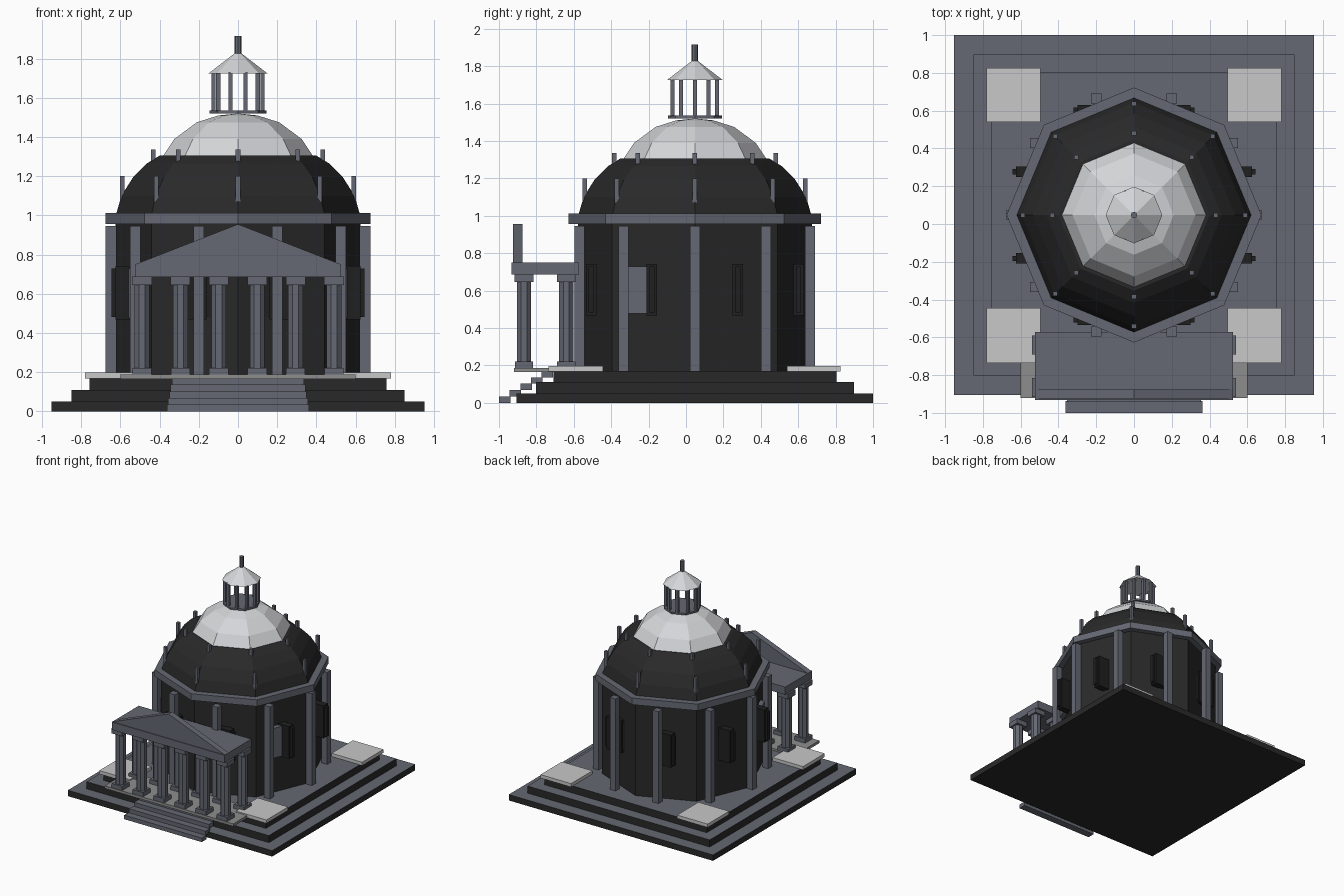
import bpy
import bmesh
from math import cos, sin, pi, radians
from mathutils import Matrix, Vector

cube = bpy.data.objects.get("Cube")
if cube:
    bpy.data.objects.remove(cube)

CY = 0.0475  # y of the rotunda axis


def material(name, color):
    m = bpy.data.materials.new(name)
    m.use_nodes = True
    rgba = (*color, 1)
    m.diffuse_color = rgba
    m.node_tree.nodes["Principled BSDF"].inputs["Base Color"].default_value = rgba
    return m


STONE = material("slate grey stone", (0.13, 0.14, 0.17))
BLACK = material("black wall", (0.022, 0.022, 0.022))
TRIM = material("dark window frame", (0.014, 0.014, 0.014))
PALE = material("pale slab", (0.58, 0.58, 0.58))
DOME = material("white dome", (0.66, 0.67, 0.69))
FLOOR = material("mid grey floor", (0.27, 0.27, 0.27))


def finish(name, bm, *mats):
    bmesh.ops.recalc_face_normals(bm, faces=bm.faces)
    me = bpy.data.meshes.new(name)
    bm.to_mesh(me)
    bm.free()
    for m in mats:
        me.materials.append(m)
    ob = bpy.data.objects.new(name, me)
    bpy.context.collection.objects.link(ob)
    return ob


def add_box(bm, x, y, z, turn=0, pivot=(0, 0)):
    """Box from (low, high) ranges, turned about a vertical pivot."""
    lo, hi = Vector((x[0], y[0], z[0])), Vector((x[1], y[1], z[1]))
    mat = (Matrix.Translation((*pivot, 0)) @ Matrix.Rotation(turn, 4, "Z")
           @ Matrix.Translation((lo + hi) / 2) @ Matrix.Diagonal((*(hi - lo), 1)))
    bmesh.ops.create_cube(bm, size=1, matrix=mat)


def box(name, x, y, z, *mats):
    bm = bmesh.new()
    add_box(bm, x, y, z)
    return finish(name, bm, *mats)


def add_post(bm, x, y, half, z):
    add_box(bm, (x - half, x + half), (y - half, y + half), z)


def ring(count, radius, start=0):
    """Points around the rotunda axis."""
    for i in range(count):
        a = start + 2 * pi * i / count
        yield radius * cos(a), CY + radius * sin(a)


def turned(name, profile, mat, sides=8, start=0):
    """Faceted solid of revolution from (radius, z) pairs."""
    bm = bmesh.new()
    rings = []
    for r, z in profile:
        if r == 0:
            rings.append([bm.verts.new((0, CY, z))] * sides)
        else:
            rings.append([bm.verts.new((x, y, z)) for x, y in ring(sides, r, start)])
    for low, high in zip(rings, rings[1:]):
        for i in range(sides):
            j = (i + 1) % sides
            corners = dict.fromkeys((low[i], low[j], high[j], high[i]))
            bm.faces.new(list(corners))
    for end in (rings[0], rings[-1]):
        if end[0] is not end[1]:
            bm.faces.new(end)
    return finish(name, bm, mat)


# Stepped plinth: black sides, stone treads
for i, (half, low, high) in enumerate([(0.953, 0, 0.05), (0.85, 0.05, 0.11), (0.757, 0.11, 0.17)]):
    ob = box(f"plinth_step_{i + 1}", (-half, half), (CY - half, CY + half), (low, high), BLACK, STONE)
    for f in ob.data.polygons:
        f.material_index = int(f.normal.z > 0.5)

# Corner slabs
for side in (-1, 1):
    xs = sorted((side * 0.495, side * 0.78))
    for label, ys in (("front", (-0.735, -0.445)), ("back", (0.54, 0.825))):
        box(f"{label}_corner_slab_{'left' if side > 0 else 'right'}", xs, ys, (0.168, 0.197), PALE)

# Front stairs
bm = bmesh.new()
for i in range(5):
    half = 0.362 - 0.006 * i
    y = -1 + 0.057 * i
    add_box(bm, (-half, half), (y, y + 0.062), (0.034 * i, 0.034 * (i + 1)))
finish("front_stairs", bm, STONE)

# Drum, cornice and domes
turned("drum_wall", [(0.625, 0.17), (0.625, 0.96)], BLACK)
turned("cornice", [(0.675, 0.957), (0.675, 1.013)], STONE)
turned("lower_dome", [(0.62, 1.013), (0.595, 1.1), (0.535, 1.195), (0.465, 1.265), (0.4, 1.305)], BLACK)
turned("upper_dome", [(0.385, 1.3), (0.325, 1.39), (0.21, 1.475), (0.1, 1.51), (0, 1.52)], DOME)

# Pilasters around the drum
bm = bmesh.new()
for x, y in ring(10, 0.648):
    add_post(bm, x, y, 0.027, (0.17, 0.945))
finish("pilasters", bm, STONE)

# Windows: a frame with a slimmer, longer core
bm = bmesh.new()
for x, y in ring(8, 0.6, pi / 8):
    add_box(bm, (x - 0.07, x + 0.07), (y - 0.028, y + 0.028), (0.468, 0.742))
    add_box(bm, (x - 0.09, x + 0.09), (y - 0.014, y + 0.014), (0.482, 0.728))
finish("windows", bm, TRIM)

# Stone panels beside the forward windows
bm = bmesh.new()
add_box(bm, (0.56, 0.615), (-0.15, -0.02), (0.477, 0.73), radians(-22.5), (0, CY))
add_box(bm, (0.56, 0.615), (0.02, 0.15), (0.477, 0.73), radians(202.5), (0, CY))
finish("wall_panels", bm, STONE)

# Small posts on the lower dome
bm = bmesh.new()
for radius, z in ((0.59, (1.07, 1.2)), (0.432, (1.25, 1.335))):
    for x, y in ring(8, radius):
        add_post(bm, x, y, 0.012, z)
finish("dome_posts", bm, STONE)

# Lantern
turned("lantern_floor", [(0.145, 1.52), (0.145, 1.535)], STONE)
bm = bmesh.new()
for x, y in ring(10, 0.125):
    add_post(bm, x, y, 0.011, (1.53, 1.728))
finish("lantern_posts", bm, STONE)
turned("lantern_roof", [(0.15, 1.725), (0, 1.84)], DOME)
turned("finial", [(0.017, 1.82), (0.017, 1.915)], STONE)

# Portico floor and colonnade
box("portico_floor", (-0.6, 0.6), (-0.92, -0.6), (0.165, 0.187), FLOOR)
shafts, blocks = bmesh.new(), bmesh.new()
for y in (-0.866, -0.64):
    for i in range(6):
        x = -0.49 + 0.196 * i
        place = Matrix.Translation((x, y, 0.43)) @ Matrix.Rotation(pi / 8, 4, "Z")
        bmesh.ops.create_cone(shafts, cap_ends=True, segments=8, radius1=0.041,
                              radius2=0.041, depth=0.46, matrix=place)
        add_post(blocks, x, y, 0.049, (0.185, 0.222))
        add_post(blocks, x, y, 0.05, (0.645, 0.687))
finish("column_shafts", shafts, STONE)
finish("column_bases_and_capitals", blocks, STONE)

# Entablature and thin triangular pediment
box("entablature", (-0.525, 0.525), (-0.932, -0.573), (0.685, 0.75), STONE)
bm = bmesh.new()
face = bm.faces.new([bm.verts.new(p) for p in
                     ((-0.525, -0.925, 0.75), (0.525, -0.925, 0.75), (0, -0.925, 0.955))])
out = bmesh.ops.extrude_face_region(bm, geom=[face])
bmesh.ops.translate(bm, vec=(0, 0.05, 0),
                    verts=[v for v in out["geom"] if isinstance(v, bmesh.types.BMVert)])
finish("pediment", bm, STONE)
